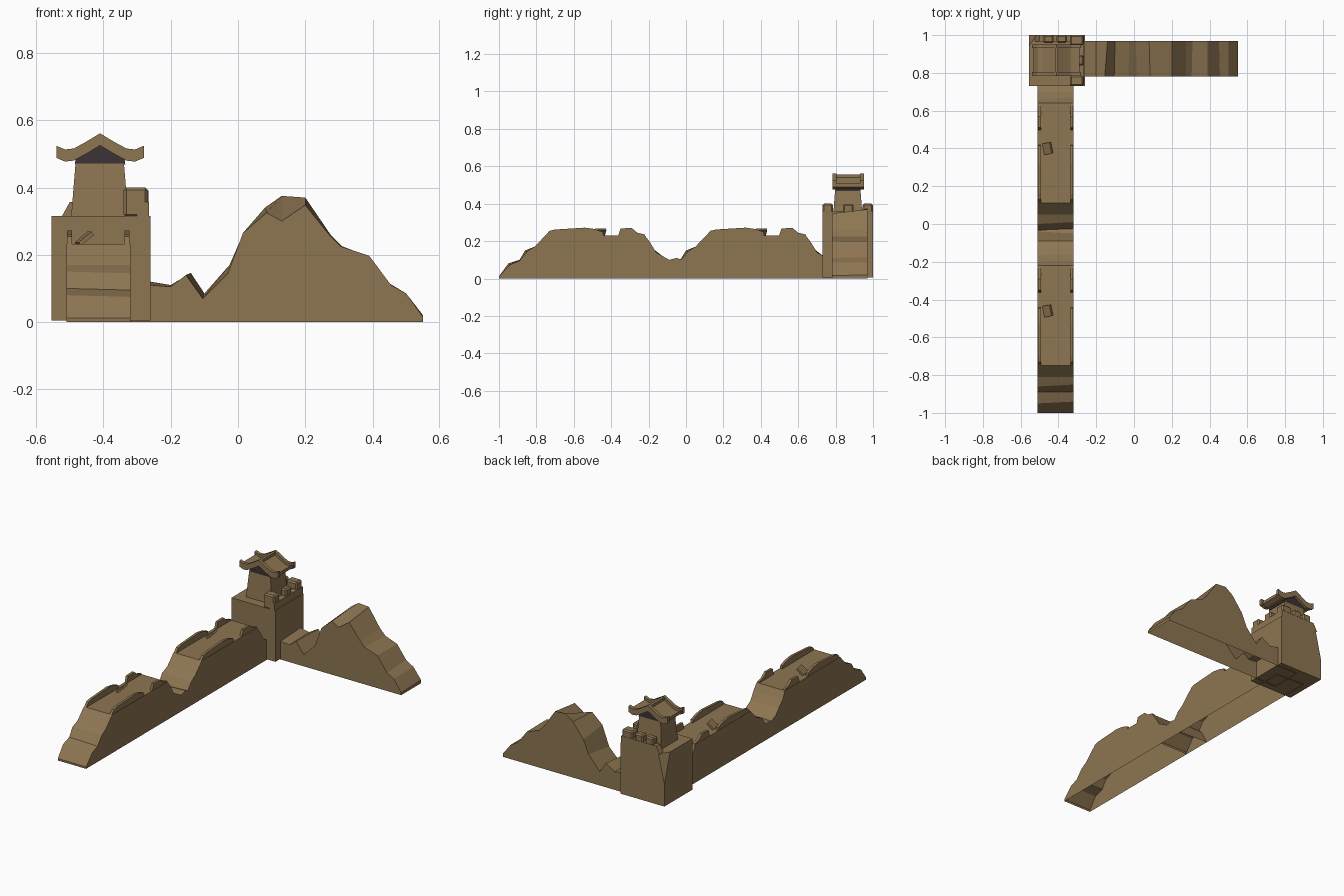
import bpy, bmesh
from mathutils import Vector

if "Cube" in bpy.data.objects:
    bpy.data.objects.remove(bpy.data.objects["Cube"])


def material(name, rgb):
    m = bpy.data.materials.new(name)
    m.diffuse_color = (*rgb, 1)
    m.use_nodes = True
    m.node_tree.nodes["Principled BSDF"].inputs["Base Color"].default_value = m.diffuse_color
    return m


STONE = material("sandy brown stone", (0.27, 0.18, 0.085))
DARK = material("dark gable timber", (0.045, 0.032, 0.036))


def finish(name, bm, mat):
    bmesh.ops.recalc_face_normals(bm, faces=bm.faces)
    me = bpy.data.meshes.new(name)
    bm.to_mesh(me)
    bm.free()
    me.materials.append(mat)
    ob = bpy.data.objects.new(name, me)
    bpy.context.collection.objects.link(ob)
    return ob


def loft(name, a, b, mat=STONE, open_bottom=False):
    """Join two matching outlines; the last edge is the underside."""
    bm = bmesh.new()
    va = [bm.verts.new(p) for p in a]
    vb = [bm.verts.new(p) for p in b]
    n = len(a)
    bm.faces.new(va)
    bm.faces.new(vb[::-1])
    for i in range(n - 1 if open_bottom else n):
        j = (i + 1) % n
        bm.faces.new((va[i], vb[i], vb[j], va[j]))
    return finish(name, bm, mat)


def along_x(name, pts, x0, x1, **kw):
    return loft(name, [(x0, y, z) for y, z in pts], [(x1, y, z) for y, z in pts], **kw)


def along_y(name, pts, y0, y1, **kw):
    return loft(name, [(x, y0, z) for x, z in pts], [(x, y1, z) for x, z in pts], **kw)


def block(name, lo, hi, bevel=0.0, taper=(0, 0), mat=STONE):
    bm = bmesh.new()
    bmesh.ops.create_cube(bm, size=1)
    for v in bm.verts:
        top = v.co.z > 0
        for k in range(3):
            side = 1 if v.co[k] > 0 else -1
            inset = taper[k] * side if top and k < 2 else 0
            v.co[k] = (hi[k] if side > 0 else lo[k]) - inset
    if bevel:
        bmesh.ops.bevel(bm, geom=bm.edges[:], offset=bevel, segments=1, affect='EDGES')
    return finish(name, bm, mat)


# two ruined wall stretches, the second a copy further back
XL, XR = -0.51, -0.32
wall_a = [(-1, 0), (-1, 0.012), (-0.95, 0.08), (-0.89, 0.10), (-0.86, 0.15), (-0.81, 0.17),
          (-0.75, 0.232), (-0.22, 0.23), (-0.2, 0.185), (-0.165, 0.15), (-0.135, 0.115),
          (-0.09, 0.095), (-0.04, 0.10), (-0.01, 0.09), (0.04, 0)]
wall_b = [(-1, 0), (-1, 0.012), (-0.94, 0.075), (-0.89, 0.095), (-0.85, 0.145), (-0.81, 0.17),
          (-0.75, 0.232), (-0.22, 0.23), (-0.19, 0.19), (-0.16, 0.14), (-0.125, 0.12),
          (-0.09, 0.10), (-0.05, 0.11), (-0.02, 0.10), (0.03, 0)]
front_parapet = [(-0.76, 0.22), (-0.73, 0.255), (-0.7, 0.262), (-0.54, 0.272), (-0.49, 0.265),
                 (-0.445, 0.25), (-0.44, 0.22)]
rear_parapet = [(-0.365, 0.22), (-0.35, 0.268), (-0.29, 0.27), (-0.26, 0.245), (-0.22, 0.235),
                (-0.215, 0.22)]


def shift(pts, d):
    return [(y + d, z) for y, z in pts]


for tag, d in (("front", 0.0), ("rear", 0.86)):
    loft(f"{tag}_wall", [(XL, y, z) for y, z in shift(wall_a, d)],
         [(XR, y, z) for y, z in shift(wall_b, d)], open_bottom=True)
    for side, x in (("left", XL + 0.002), ("right", XR - 0.017)):
        along_x(f"{tag}_{side}_long_parapet", shift(front_parapet, d), x, x + 0.015)
        along_x(f"{tag}_{side}_short_parapet", shift(rear_parapet, d), x, x + 0.015)
    # fallen slab leaning on the walkway
    slab = block(f"{tag}_fallen_slab", (-0.025, -0.03, -0.006), (0.025, 0.03, 0.006))
    slab.rotation_euler = (0, -0.7, 0.2)
    slab.location = (-0.457, -0.46 + d, 0.248)

# tower base with a broken corner
tower = block("tower_base", (-0.555, 0.73, 0.005), (-0.26, 1.0, 0.315))
bm = bmesh.new()
bm.from_mesh(tower.data)
p, q, r = Vector((-0.555, 0.945, 0.315)), Vector((-0.515, 1, 0.315)), Vector((-0.555, 1, 0.14))
no = (q - p).cross(r - p)
if no.dot(Vector((-0.555, 1, 0.315)) - p) < 0:
    no = -no
cut = bmesh.ops.bisect_plane(bm, geom=bm.verts[:] + bm.edges[:] + bm.faces[:],
                             plane_co=p, plane_no=no, clear_outer=True)
bmesh.ops.holes_fill(bm, edges=[e for e in bm.edges if e.is_boundary])
bmesh.ops.recalc_face_normals(bm, faces=bm.faces)
bm.to_mesh(tower.data)
bm.free()

# parapets and merlons on the right and back edges
block("right_tower_parapet", (-0.30, 0.73, 0.312), (-0.265, 1.0, 0.357))
along_y("back_tower_parapet", [(-0.525, 0.312), (-0.5, 0.357), (-0.27, 0.357), (-0.27, 0.312)], 0.965, 1.0)
block("front_corner_merlon", (-0.34, 0.73, 0.312), (-0.268, 0.785, 0.40), 0.008)
block("back_corner_merlon", (-0.34, 0.945, 0.35), (-0.268, 1.0, 0.40), 0.008)
block("right_merlon", (-0.305, 0.84, 0.35), (-0.266, 0.895, 0.398), 0.008)
for i in range(2):
    x = -0.48 + i * 0.07
    block(f"back_merlon_{i + 1}", (x, 0.958, 0.35), (x + 0.055, 1.0, 0.398), 0.008)

# watch house
CX = -0.41
block("watch_house", (CX - 0.086, 0.785, 0.312), (CX + 0.084, 0.945, 0.472), taper=(0.013, 0.012))
along_y("gable_fill", [(CX - 0.075, 0.468), (CX - 0.072, 0.49), (CX, 0.545), (CX + 0.072, 0.49),
                       (CX + 0.075, 0.468)], 0.80, 0.933, mat=DARK)

# sweeping roof with a raised rib at each gable end
half_top = [(0.0, 0.545), (0.04, 0.52), (0.075, 0.50), (0.1, 0.497), (0.125, 0.508)]


def roof(name, y0, y1, rise, thick, grow):
    top = [(x * grow, z + rise) for x, z in half_top]
    under = [(x, z - thick) for x, z in reversed(top)]
    outline = [(CX - x, z) for x, z in reversed(top[1:])] + [(CX + x, z) for x, z in top]
    outline += [(CX + x, z) for x, z in under] + [(CX - x, z) for x, z in reversed(under[:-1])]
    return along_y(name, outline, y0, y1)


roof("roof_sheet", 0.79, 0.945, 0.0, 0.018, 0.98)
roof("front_roof_rib", 0.784, 0.804, 0.016, 0.036, 1.04)
roof("back_roof_rib", 0.931, 0.951, 0.016, 0.036, 1.04)
block("ridge_beam", (CX - 0.008, 0.79, 0.53), (CX + 0.008, 0.945, 0.556))

# collapsed wall running right, its front and back crests differing
crest_front = [(-0.4, 0), (-0.4, 0.11), (-0.26, 0.11), (-0.2, 0.105), (-0.155, 0.14), (-0.105, 0.07),
               (-0.03, 0.145), (0.015, 0.265), (0.085, 0.325), (0.13, 0.30), (0.2, 0.348),
               (0.275, 0.255), (0.305, 0.225), (0.39, 0.197), (0.455, 0.11), (0.5, 0.085),
               (0.55, 0.015), (0.55, 0)]
crest_back = [(-0.4, 0), (-0.4, 0.12), (-0.26, 0.12), (-0.2, 0.11), (-0.14, 0.146), (-0.1, 0.085),
              (-0.025, 0.17), (0.01, 0.25), (0.08, 0.34), (0.13, 0.375), (0.2, 0.37),
              (0.275, 0.26), (0.31, 0.225), (0.39, 0.195), (0.45, 0.115), (0.5, 0.085),
              (0.55, 0.02), (0.55, 0)]
loft("collapsed_side_wall", [(x, 0.78, z) for x, z in crest_front],
     [(x, 0.97, z) for x, z in crest_back], open_bottom=True)
